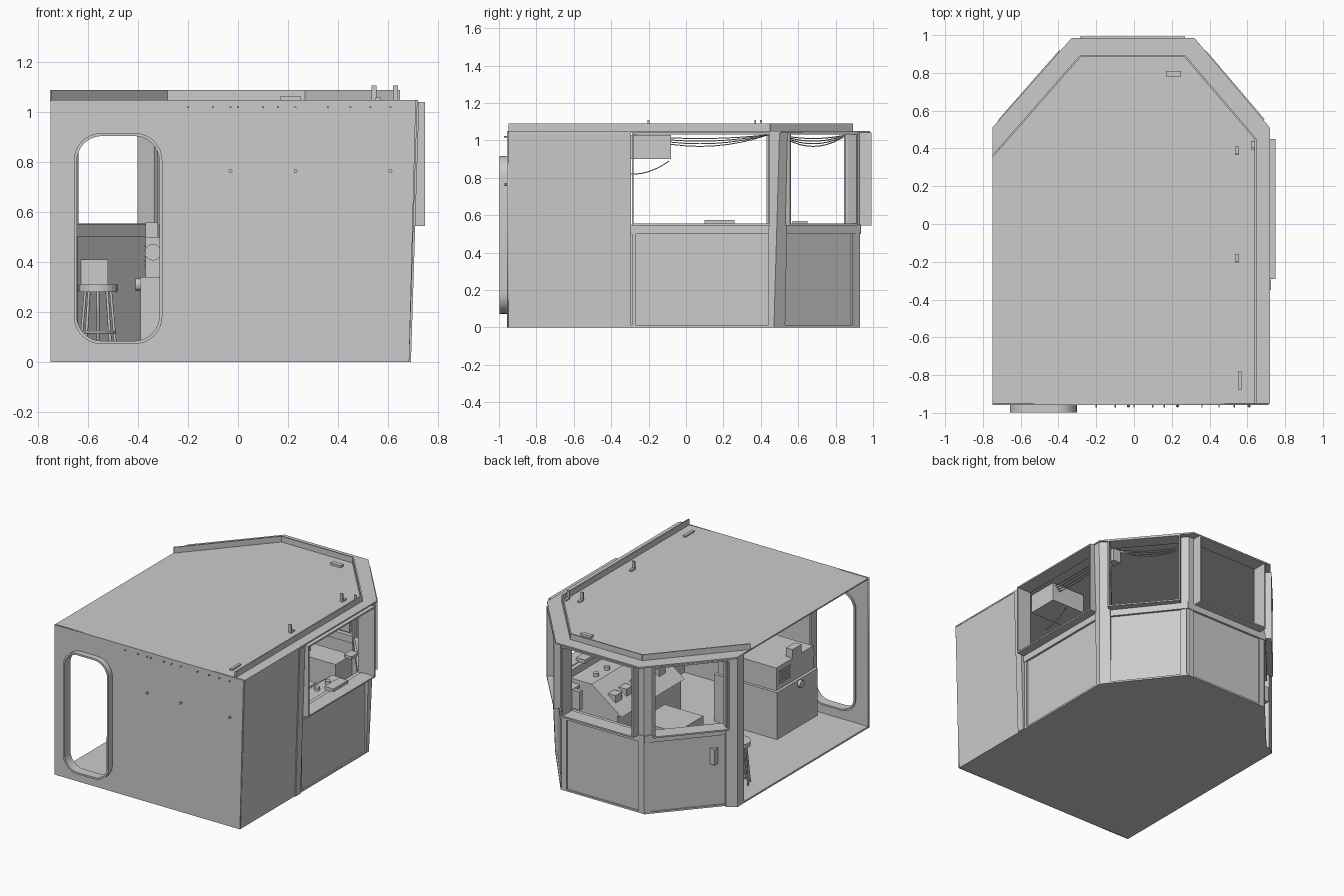
import bpy, bmesh, math
from mathutils import Vector

cube = bpy.data.objects.get("Cube")
if cube:
    bpy.data.objects.remove(cube, do_unlink=True)

grey = bpy.data.materials.new("light_grey")
grey.use_nodes = True
grey.diffuse_color = (0.6, 0.6, 0.6, 1)
grey.node_tree.nodes["Principled BSDF"].inputs["Base Color"].default_value = (0.6, 0.6, 0.6, 1)


def finish(name, bm):
    bmesh.ops.recalc_face_normals(bm, faces=bm.faces)
    me = bpy.data.meshes.new(name)
    bm.to_mesh(me)
    bm.free()
    me.materials.append(grey)
    ob = bpy.data.objects.new(name, me)
    bpy.context.collection.objects.link(ob)
    return ob


def prism(name, low, z0, z1, high=None):
    """Upright solid between a lower and an upper outline."""
    high = high or low
    bm = bmesh.new()
    a = [bm.verts.new((x, y, z0)) for x, y in low]
    b = [bm.verts.new((x, y, z1)) for x, y in high]
    bm.faces.new(a)
    bm.faces.new(b)
    n = len(a)
    for i in range(n):
        bm.faces.new((a[i], a[(i + 1) % n], b[(i + 1) % n], b[i]))
    return finish(name, bm)


def box(name, x0, x1, y0, y1, z0, z1):
    return prism(name, [(x0, y0), (x1, y0), (x1, y1), (x0, y1)], z0, z1)


def strip(p, q, near, far):
    """Outline along the line p-q, from offset near to offset far outwards."""
    p, q = Vector(p), Vector(q)
    d = (q - p).normalized()
    n = Vector((d.y, -d.x))
    return [tuple(v) for v in (p + n * near, q + n * near, q + n * far, p + n * far)]


def cylinder(name, at, r, depth, axis="Z", sides=24):
    bm = bmesh.new()
    bmesh.ops.create_cone(bm, cap_ends=True, segments=sides, radius1=r, radius2=r, depth=depth)
    ob = finish(name, bm)
    ob.location = at
    if axis == "Y":
        ob.rotation_euler.x = math.pi / 2
    if axis == "X":
        ob.rotation_euler.y = math.pi / 2
    return ob


def tube(name, pts, r):
    cu = bpy.data.curves.new(name, "CURVE")
    cu.dimensions = "3D"
    cu.bevel_depth = r
    cu.bevel_resolution = 1
    sp = cu.splines.new("POLY")
    sp.points.add(len(pts) - 1)
    for point, co in zip(sp.points, pts):
        point.co = (*co, 1)
    cu.materials.append(grey)
    ob = bpy.data.objects.new(name, cu)
    bpy.context.collection.objects.link(ob)
    return ob


def rounded(x0, x1, z0, z1, r, steps=8):
    pts = []
    for k, (cx, cz) in enumerate([(x1 - r, z1 - r), (x0 + r, z1 - r), (x0 + r, z0 + r), (x1 - r, z0 + r)]):
        for i in range(steps + 1):
            t = (k + i / steps) * math.pi / 2
            pts.append((cx + r * math.cos(t), cz + r * math.sin(t)))
    return pts


def sheet(name, outlines, y, half):
    """Upright plate facing the front; inner outlines become holes."""
    cu = bpy.data.curves.new(name, "CURVE")
    cu.dimensions = "2D"
    cu.fill_mode = "BOTH"
    cu.extrude = half
    for pts in outlines:
        sp = cu.splines.new("POLY")
        sp.points.add(len(pts) - 1)
        sp.use_cyclic_u = True
        for point, (x, z) in zip(sp.points, pts):
            point.co = (x, z, 0, 1)
    cu.materials.append(grey)
    ob = bpy.data.objects.new(name, cu)
    bpy.context.collection.objects.link(ob)
    ob.location.y = y
    ob.rotation_euler.x = math.pi / 2
    return ob


# Floor and roof plates
floor = [(-.75, -.95), (.685, -.95), (.685, .47), (.32, .93), (-.33, .93), (-.75, .45)]
roof = [(-.75, -.95), (.72, -.95), (.72, .51), (.32, .985), (-.33, .985), (-.75, .51)]
prism("floor", floor, 0, .012)
prism("roof", roof, 1.04, 1.05)

# Front wall with rounded doorway and protruding collar
door = rounded(-.645, -.315, .085, .905, .1)
sheet("front_wall", [[(-.75, 0), (.685, 0), (.712, 1.05), (-.75, 1.05)], door], -.95, .007)
sheet("door_collar", [rounded(-.657, -.303, .073, .917, .11), door], -.965, .033)

# Right wall: full panel, post and edge trim
prism("right_wall", [(.672, -.95), (.685, -.95), (.685, -.3), (.672, -.3)], 0, 1.045,
      [(.705, -.95), (.718, -.95), (.718, -.3), (.705, -.3)])
prism("wall_post", [(.64, -.35), (.692, -.35), (.692, -.295), (.64, -.295)], 0, 1.04,
      [(.64, -.35), (.725, -.35), (.725, -.295), (.64, -.295)])

# Lower panels and sill around the glazed end
base = [(.685, -.3), (.685, .47), (.32, .93), (-.33, .93), (-.74, .46)]
rim = [(.645, -.95), (.645, .45), (.27, .89), (-.285, .89), (-.75, .36)]
for i in range(4):
    p, q = Vector(base[i]), Vector(base[i + 1])
    prism("lower_panel", strip(p, q, -.025, -.01), .01, .5)
    prism("sill", strip(p, q, -.07, .005), .5, .55)
    for end, d in ((p, q - p), (q, p - q)):
        a = end + d.normalized() * .01
        b = end + d.normalized() * .03
        edge = (a, b) if end is p else (b, a)
        prism("panel_trim", strip(*edge, -.02, 0), .01, .5)

# Rim standing on the roof
for i in range(4):
    prism("roof_rim", strip(rim[i], rim[i + 1], -.006, .003), 1.045, 1.09)

# Projecting window boxes
cuts = [(.66, 0), (.05, .05), (.0, .0), (.05, .16)]
for i, (c0, c1) in enumerate(cuts):
    p, q = Vector(rim[i]), Vector(rim[i + 1])
    d = (q - p).normalized()
    p, q = p + d * c0, q - d * c1
    for z in (.545, 1.032):
        prism("window_box_shelf", strip(p, q, 0, .103), z, z + .01)
    prism("window_box_side", strip(p, p + d * .01, 0, .103), .55, 1.04)
    prism("window_box_side", strip(q - d * .01, q, 0, .103), .55, 1.04)

# Corner pillars
prism("pillar_right", [(.62, .44), (.685, .44), (.685, .47), (.64, .53), (.60, .49)], 0, 1.04,
      [(.62, .44), (.715, .44), (.715, .5), (.67, .55), (.60, .49)])
for s, x in ((1, .295), (-1, -.305)):
    prism("pillar_back", [(x - s * .02, .87), (x - s * .02, .93), (x + s * .02, .93),
                          (x + s * .055, .89), (x + s * .03, .85)], 0, 1.04)
prism("pillar_left", [(-.75, .43), (-.68, .43), (-.64, .5), (-.69, .545), (-.75, .5)], 0, 1.04)

# Electrical cabinet with vents and dials
box("cabinet", -.39, .1, -.9, -.45, .01, .34)
box("cabinet_top", -.37, .08, -.88, -.47, .34, .5)
for z in (.38, .40, .42, .44, .46):
    box("cabinet_vent", -.376, -.37, -.62, -.5, z, z + .008)
cylinder("cabinet_dial", (-.34, -.885, .44), .033, .02, "Y")
cylinder("cabinet_lamp", (-.395, -.7, .31), .025, .03, "X")
box("cabinet_switch", -.37, -.32, -.75, -.65, .5, .56)

# Control desks along the right and the back
box("side_desk", .25, .62, -.3, .4, .01, .33)
prism("side_desk_top", [(.22, -.3), (.62, -.3), (.62, .4), (.22, .4)], .33, .5,
      [(.45, -.3), (.62, -.3), (.62, .4), (.45, .4)])
box("back_desk", -.3, .28, .68, .86, .2, .42)
for y in (-.2, -.08, .04, .16, .28):
    cylinder("desk_knob", (.5, y, .51), .018, .025)
    box("desk_key_row", .3, .36, y, y + .07, .38, .44)
box("sill_device", .6, .67, .1, .26, .55, .575)
box("sill_device_back", .42, .48, .57, .65, .55, .57)

# Operator chair and round stool
box("chair_base", -.1, .08, .1, .28, .01, .25)
box("chair_seat", -.17, .13, .05, .35, .25, .31)
box("bench", -.64, -.52, .55, .6, .3, .41)
cylinder("stool_seat", (-.56, .22, .295), .078, .03)
for k in range(8):
    a = k * math.pi / 4
    c, s = math.cos(a), math.sin(a)
    tube("stool_leg", [(-.56 + .05 * c, .22 + .05 * s, .29), (-.56 + .075 * c, .22 + .075 * s, .01)], .006)
tube("stool_ring", [(-.56 + .068 * math.cos(k * math.pi / 8), .22 + .068 * math.sin(k * math.pi / 8), .12)
                    for k in range(17)], .005)

# Overhead unit, pillar instruments and hanging cables
box("overhead_unit", .36, .62, -.3, -.08, .9, 1.03)
box("pillar_instrument", .56, .62, .47, .53, .93, 1.02)
box("back_instrument", .2, .26, .86, .89, .57, .7)


def cable(name, a, b, sag):
    a, b = Vector(a), Vector(b)
    tube(name, [a.lerp(b, t / 10) - Vector((0, 0, sag * 4 * t / 10 * (1 - t / 10))) for t in range(11)], .003)


for k in range(4):
    cable("side_cable", (.6 - .01 * k, -.29, 1.03), (.6 - .01 * k, .44, 1.03), .02 + .014 * k)
    cable("corner_cable", (.58, .5, 1.03), (.25, .86, 1.03), .02 + .014 * k)
cable("lamp_cable", (.5, -.3, .82), (.5, -.09, .89), .02)

# Roof clips, front bolts and pegs
for x, y in ((.545, .37), (.63, .4), (.545, -.2)):
    box("roof_clip", x - .01, x + .01, y - .005, y + .005, 1.05, 1.108)
    box("roof_clip_foot", x - .01, x + .01, y - .005, y + .04, 1.05, 1.06)
box("roof_plate", .17, .25, .78, .81, 1.05, 1.066)
box("roof_plate_front", .55, .57, -.88, -.78, 1.05, 1.06)
for x in (-.03, .23, .61):
    cylinder("front_bolt", (x, -.96, .765), .008, .02, "Y", 8)
for x in (-.2, -.1, -.03, .0, .1, .16, .23, .36, .45, .53, .61):
    cylinder("front_peg", (x, -.962, 1.02), .004, .02, "Y", 6)
